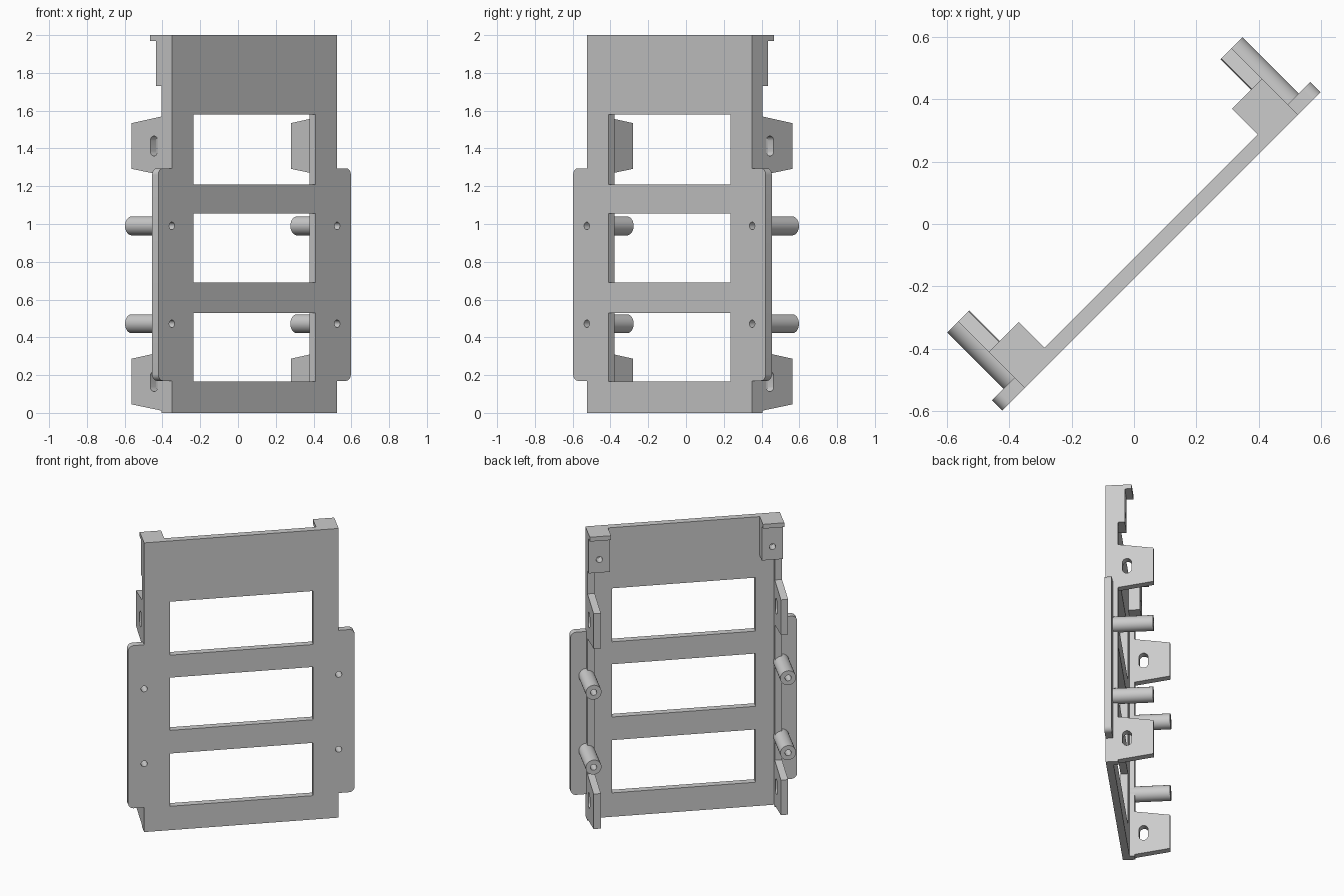
import bpy, bmesh, math
from mathutils import Matrix, Vector

cube = bpy.data.objects.get("Cube")
if cube:
    bpy.data.objects.remove(cube, do_unlink=True)

grey = bpy.data.materials.new("light grey")
grey.use_nodes = True
colour = (0.6, 0.6, 0.6, 1)
grey.diffuse_color = colour
grey.node_tree.nodes["Principled BSDF"].inputs["Base Color"].default_value = colour

# Working frame: X along the panel, Y through it (back is +), Z up
FRONT, BACK, RIB, TAB, LIP, END = -0.124, -0.078, -0.046, -0.004, 0.039, 0.177
EDGE, INNER, EAR = 0.619, 0.573, 0.721
PIN_Z = (0.472, 0.99)
parts = []


def prism(name, points, axis, low, high):
    """Extrude a profile along X (profile is Y,Z) or Y (profile is X,Z)."""
    bm = bmesh.new()
    place = (lambda a, b, d: (d, a, b)) if axis == "X" else (lambda a, b, d: (a, d, b))
    face = bm.faces.new([bm.verts.new(place(a, b, low)) for a, b in points])
    ext = bmesh.ops.extrude_face_region(bm, geom=[face])
    verts = [v for v in ext["geom"] if isinstance(v, bmesh.types.BMVert)]
    bmesh.ops.translate(bm, verts=verts, vec=Vector(place(0, 0, high - low)))
    bmesh.ops.recalc_face_normals(bm, faces=bm.faces)
    mesh = bpy.data.meshes.new(name)
    bm.to_mesh(mesh)
    bm.free()
    mesh.materials.append(grey)
    obj = bpy.data.objects.new(name, mesh)
    bpy.context.collection.objects.link(obj)
    return obj


def part(*args):
    obj = prism(*args)
    parts.append(obj)
    return obj


def rect(a0, a1, b0, b1):
    return [(a0, b0), (a1, b0), (a1, b1), (a0, b1)]


def slot(ca, cb, r, half=0.0, n=32):
    """Circle, stretched upwards and downwards into a slot when half > 0."""
    pts = []
    for i in range(n):
        t = 2 * math.pi * (i + 0.5) / n
        pts.append((ca + r * math.cos(t), cb + r * math.sin(t) + math.copysign(half, math.sin(t))))
    return pts


def arc(ca, cb, r, start):
    return [(ca + r * math.cos(math.radians(start + a)), cb + r * math.sin(math.radians(start + a)))
            for a in range(0, 91, 15)]


def cut(obj, points, axis, low, high):
    cutter = prism("cutter", points, axis, low, high)
    cutter.hide_render = True
    mod = obj.modifiers.new("cut", "BOOLEAN")
    mod.operation, mod.solver, mod.object = "DIFFERENCE", "EXACT", cutter
    bpy.context.view_layer.objects.active = obj
    bpy.ops.object.modifier_apply(modifier=mod.name)
    bpy.data.objects.remove(cutter, do_unlink=True)


# Panel outline with round-cornered ears
R, EAR_LOW, EAR_TOP = 0.035, 0.17, 1.295
right = ([(EDGE, 0), (EDGE, EAR_LOW)] + arc(EAR - R, EAR_LOW + R, R, -90)
         + arc(EAR - R, EAR_TOP - R, R, 0) + [(EDGE, EAR_TOP), (EDGE, 2)])
panel = part("panel", right + [(-a, b) for a, b in reversed(right)], "Y", FRONT, BACK)

# Three windows
for low, high in ((0.165, 0.53), (0.69, 1.055), (1.21, 1.58)):
    cut(panel, rect(-0.456, 0.456, low, high), "Y", -0.3, 0.1)

for s, side in ((1, "left"), (-1, "right")):
    inner, edge, tab_in = s * INNER, s * EDGE, s * 0.483
    # Stiffening rib along the back of the edge
    rib = part(side + "_rib", rect(inner, edge, 0, 1.73), "Y", BACK, RIB)

    # Top tab with a blind screw hole, and the lip above it
    tab = part(side + "_top_tab", rect(tab_in, edge, 1.73, 1.97), "Y", BACK, TAB)
    cut(tab, slot(s * 0.551, 1.82, 0.02), "Y", -0.07, 0.1)
    part(side + "_top_lip", rect(tab_in, edge, 1.97, 2), "Y", BACK, LIP)

    # Tapered mounting flanges with slots
    for name, z in (("lower", 0.0), ("upper", 1.247)):
        profile = [(RIB, z + 0.012), (END, z + 0.045), (END, z + 0.287), (RIB, z + 0.322)]
        flange = part(side + "_" + name + "_flange", profile, "X", inner, edge)
        cut(flange, slot(0.01, z + 0.166, 0.028, 0.025), "X", s * 0.5, s * 0.7)

    # Hollow pins, drilled through rib and panel
    for z in PIN_Z:
        hole = slot(edge, z, 0.02)
        pin = part(side + "_pin", slot(edge, z, 0.05), "Y", BACK, END)
        for obj in (pin, rib, panel):
            cut(obj, hole, "Y", -0.3, 0.3)

# Turn the whole frame on the upright axis and shade it
turn = Matrix.Rotation(math.radians(45), 4, "Z")
bpy.ops.object.select_all(action="DESELECT")
for obj in parts:
    obj.data.transform(turn)
    obj.select_set(True)
bpy.context.view_layer.objects.active = panel
bpy.ops.object.shade_smooth_by_angle(angle=math.radians(30))
